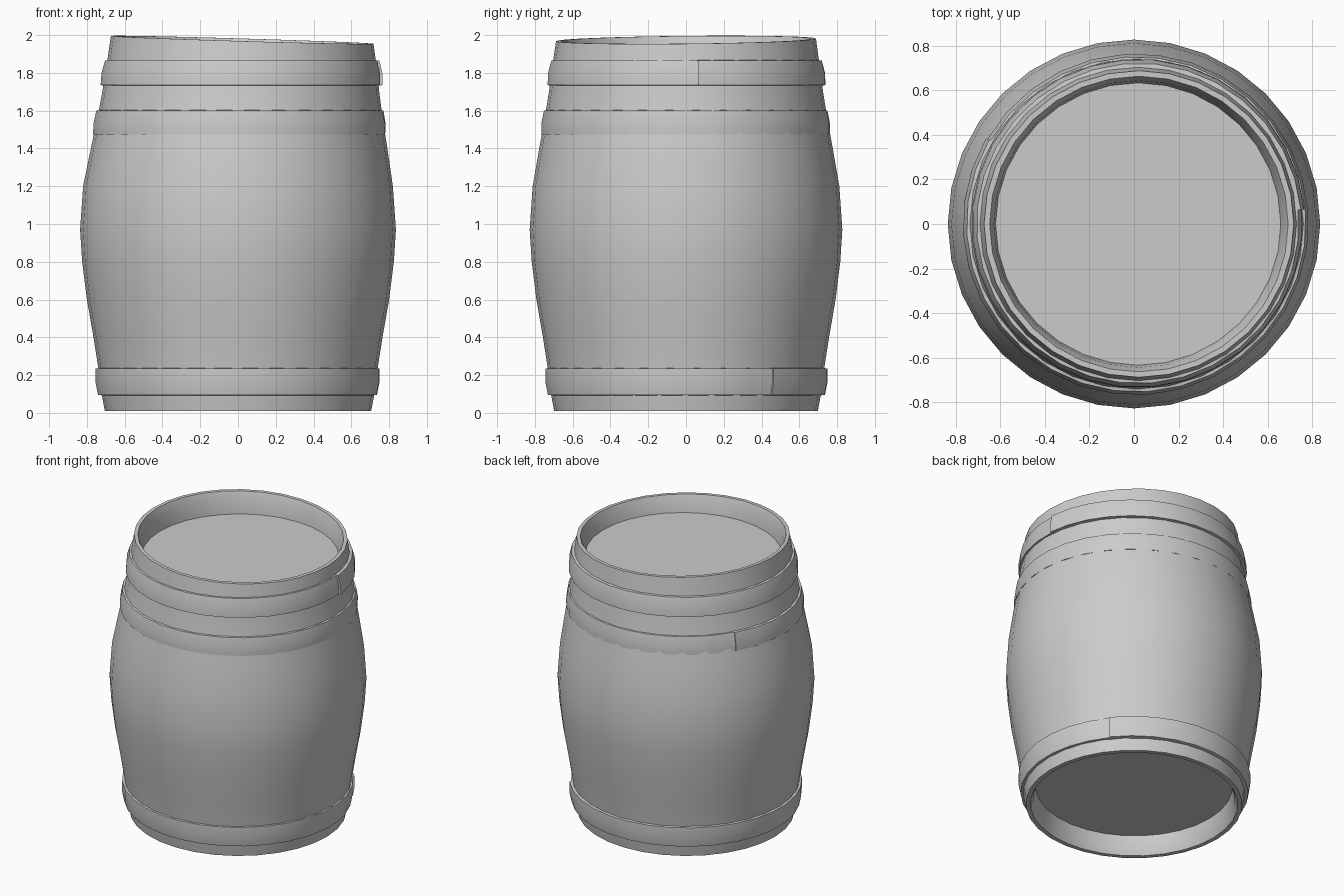
import bpy, bmesh
from math import sin, cos, pi, radians

if "Cube" in bpy.data.objects:
    bpy.data.objects.remove(bpy.data.objects["Cube"])

SEG = 32

def warp(x, y, z):
    """Hand-worn lean: the top drifts to +x and its rim tilts down on the right."""
    t = min(max((z - 1.2) / 0.75, 0), 1)
    if z > 1.9:
        z += -0.03 * x + 0.01 * y
    return (x + 0.022 * t, y * 0.99, z)

def finish(bm, name, angle):
    bmesh.ops.recalc_face_normals(bm, faces=bm.faces)
    me = bpy.data.meshes.new(name)
    bm.to_mesh(me)
    bm.free()
    ob = bpy.data.objects.new(name, me)
    bpy.context.collection.objects.link(ob)
    bpy.ops.object.select_all(action='DESELECT')
    ob.select_set(True)
    bpy.context.view_layer.objects.active = ob
    bpy.ops.object.shade_smooth_by_angle(angle=radians(angle))
    return ob

def lathe(name, profile):
    """Closed turned body with flat end discs."""
    bm = bmesh.new()
    rings = [[bm.verts.new(warp(r * cos(2 * pi * i / SEG), r * sin(2 * pi * i / SEG), z))
              for i in range(SEG)] for r, z in profile]
    for a, b in zip(rings, rings[1:]):
        for i in range(SEG):
            j = (i + 1) % SEG
            bm.faces.new((a[i], a[j], b[j], b[i]))
    bm.faces.new(rings[0])
    bm.faces.new(rings[-1])
    return finish(bm, name, 40)

def hoop(name, section, start, step):
    """Strap wound once round the barrel; its end sits proud of its beginning by step."""
    bm = bmesh.new()
    rings = []
    for i in range(SEG + 1):
        a = radians(start) + 2 * pi * i / SEG
        grow = step * (1 - i / SEG)
        rings.append([bm.verts.new(warp((r + grow) * cos(a), (r + grow) * sin(a), z))
                      for r, z in section])
    n = len(section)
    for a, b in zip(rings, rings[1:]):
        for k in range(n):
            m = (k + 1) % n
            bm.faces.new((a[k], a[m], b[m], b[k]))
    bm.faces.new(rings[0])
    bm.faces.new(rings[-1])
    return finish(bm, name, 50)

# Bulging body with recessed bottom and lid
lathe("barrel_body", [
    (0.64, 0.14), (0.655, 0.05), (0.675, 0.01), (0.705, 0.01), (0.722, 0.1),
    (0.74, 0.24), (0.765, 0.4), (0.80, 0.6), (0.825, 0.8), (0.836, 0.97),
    (0.82, 1.2), (0.785, 1.4), (0.757, 1.55), (0.733, 1.7), (0.713, 1.85),
    (0.695, 1.975), (0.67, 1.975), (0.65, 1.92), (0.64, 1.84)])

# Three softly rounded straps
hoop("bottom_hoop", [(0.69, 0.09), (0.737, 0.095), (0.75, 0.16), (0.75, 0.235), (0.70, 0.24)], 38, 0.01)
hoop("middle_hoop", [(0.73, 1.47), (0.77, 1.475), (0.771, 1.53), (0.757, 1.6), (0.70, 1.61)], 150, 0.007)
hoop("top_hoop", [(0.69, 1.73), (0.74, 1.735), (0.737, 1.80), (0.72, 1.865), (0.67, 1.87)], 5, 0.012)
